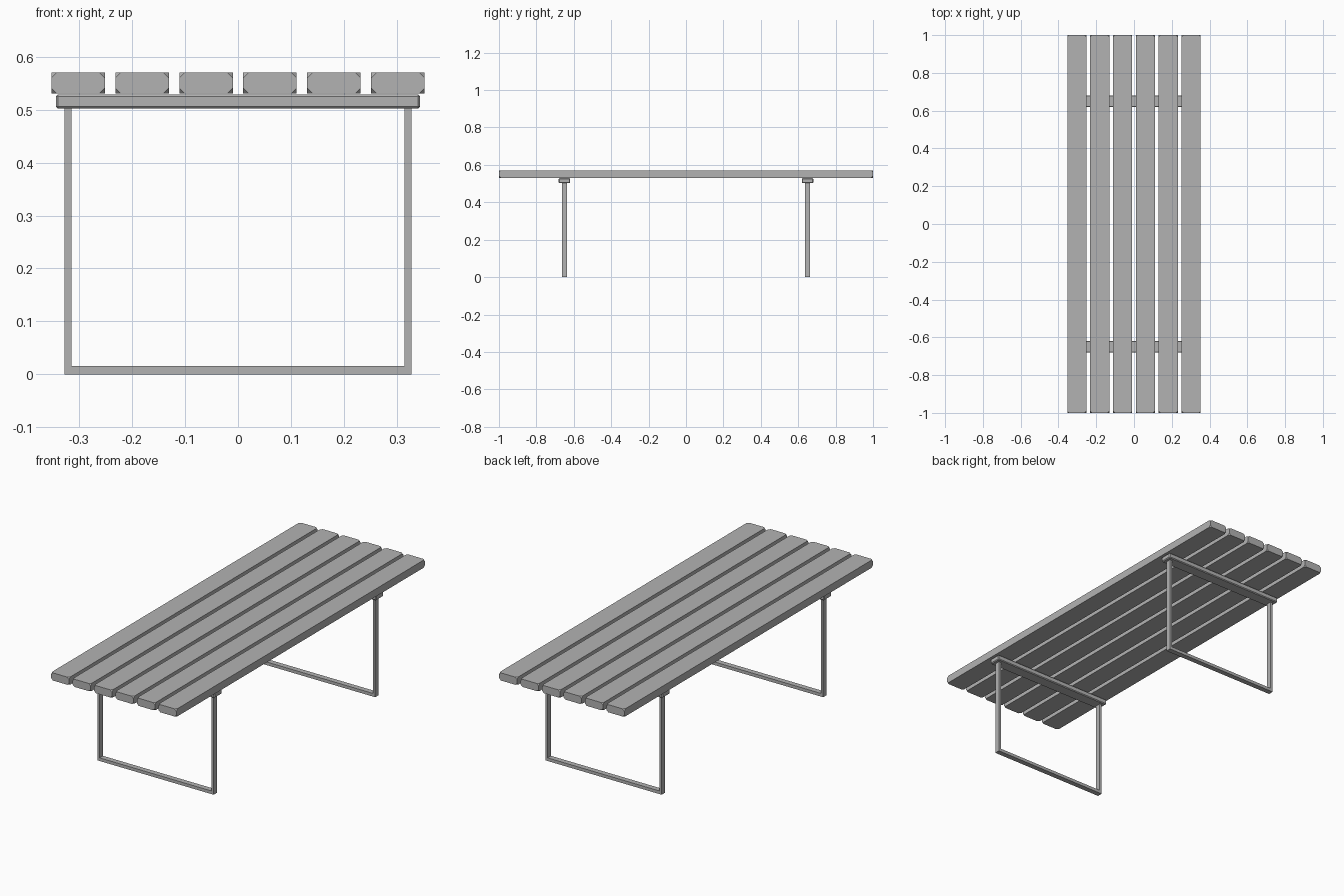
import bpy
import bmesh
from mathutils import Vector

if "Cube" in bpy.data.objects:
    bpy.data.objects.remove(bpy.data.objects["Cube"], do_unlink=True)

# Single plain grey finish
GREY = (0.45, 0.45, 0.45, 1.0)
grey = bpy.data.materials.new("plain_grey")
grey.use_nodes = True
grey.diffuse_color = GREY
grey.node_tree.nodes["Principled BSDF"].inputs["Base Color"].default_value = GREY


def box(name, low, high, bevel=0.0, affect="EDGES"):
    """Box between two corners, with its edges or only its corners cut."""
    low, high = Vector(low), Vector(high)
    bm = bmesh.new()
    bmesh.ops.create_cube(bm, size=1)
    bmesh.ops.scale(bm, vec=high - low, verts=bm.verts)
    if bevel:
        geom = bm.verts[:] if affect == "VERTICES" else bm.edges[:]
        bmesh.ops.bevel(bm, geom=geom, offset=bevel, segments=1,
                        affect=affect, clamp_overlap=True)
    mesh = bpy.data.meshes.new(name)
    bm.to_mesh(mesh)
    bm.free()
    mesh.materials.append(grey)
    obj = bpy.data.objects.new(name, mesh)
    obj.location = (low + high) / 2
    bpy.context.collection.objects.link(obj)
    return obj


# Six long slats with clipped corners
SLATS, PITCH, HALF_SLAT = 6, 0.1208, 0.0505
for i in range(SLATS):
    x = (i - (SLATS - 1) / 2) * PITCH
    box(f"slat_{i + 1}", (x - HALF_SLAT, -1, 0.531), (x + HALF_SLAT, 1, 0.57),
        0.01, "VERTICES")

# A support at each end: chamfered crossbar, two legs and a floor bar
OUTER, WALL, HALF_DEPTH = 0.3275, 0.0125, 0.0135
for end, y in (("front", -0.65), ("back", 0.65)):
    box(f"{end}_crossbar", (-0.344, y - 0.031, 0.502), (0.344, y + 0.031, 0.529), 0.004)
    y0, y1 = y - HALF_DEPTH, y + HALF_DEPTH
    box(f"{end}_floor_bar", (-OUTER, y0, 0), (OUTER, y1, 0.016))
    box(f"{end}_right_leg", (-OUTER, y0, 0.016), (WALL - OUTER, y1, 0.503))
    box(f"{end}_left_leg", (OUTER - WALL, y0, 0.016), (OUTER, y1, 0.503))
